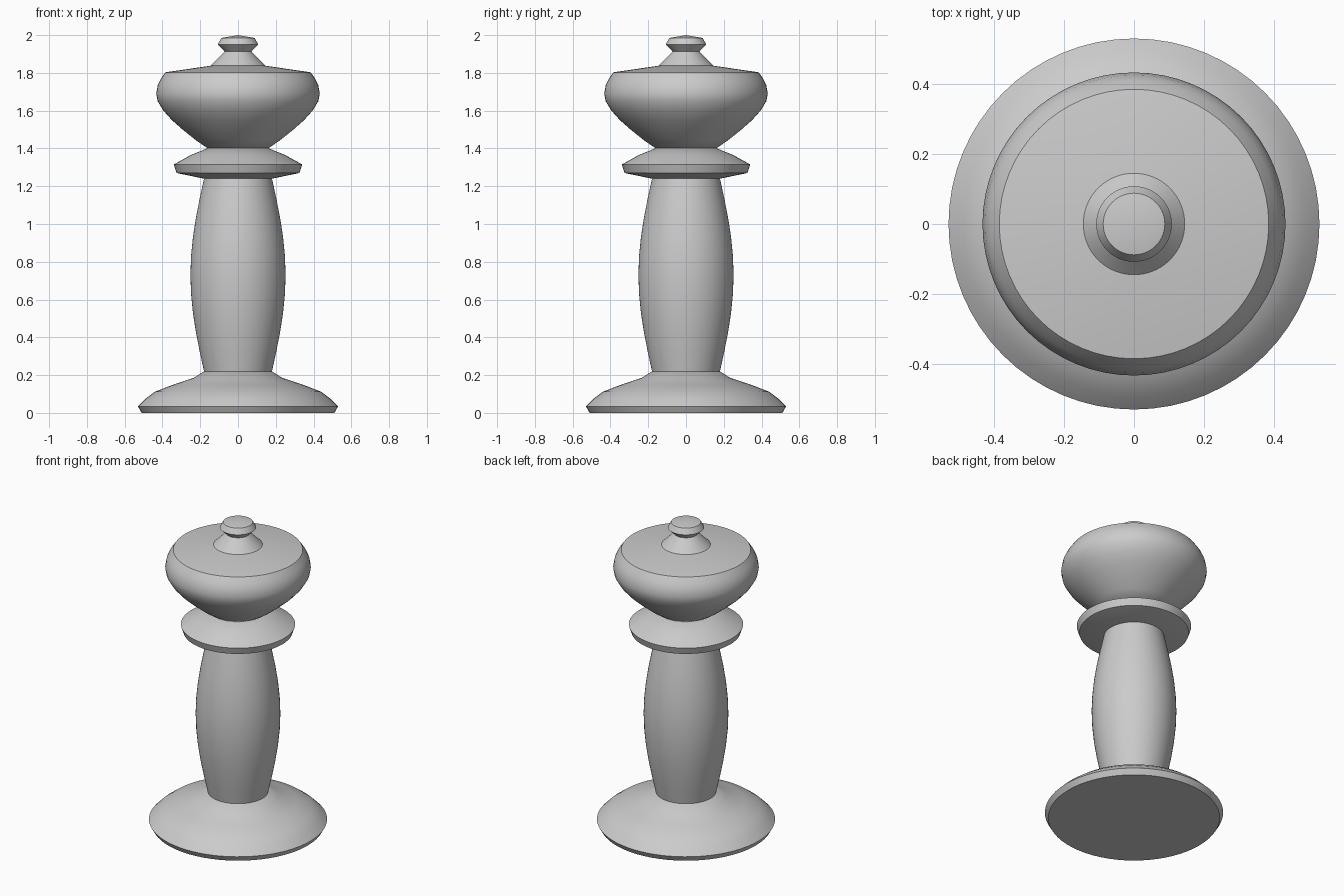
import bpy, bmesh, math
from mathutils import Vector

cube = bpy.data.objects.get("Cube")
if cube:
    bpy.data.objects.remove(cube, do_unlink=True)

SEGMENTS = 64

grey = bpy.data.materials.new("light_grey")
grey.use_nodes = True
color = (0.6, 0.6, 0.6, 1)
grey.diffuse_color = color
grey.node_tree.nodes["Principled BSDF"].inputs["Base Color"].default_value = color


def bulge(r_end, r_mid, z0, z1, steps=10):
    """Barrel outline, widest halfway up."""
    return [(r_end + (r_mid - r_end) * math.sin(math.pi * i / steps),
             z0 + (z1 - z0) * i / steps) for i in range(steps + 1)]


def lathe(name, profile, sharp=35):
    """Spin a (radius, height) profile from axis to axis around z."""
    bm = bmesh.new()
    points = [(0, profile[0][1])] + profile + [(0, profile[-1][1])]
    if profile[-1][0] == 0:
        points.pop()
    verts = [bm.verts.new((r, 0, z)) for r, z in points]
    edges = [bm.edges.new(pair) for pair in zip(verts, verts[1:])]
    bmesh.ops.spin(bm, geom=verts + edges, cent=(0, 0, 0), axis=(0, 0, 1),
                   angle=math.tau, steps=SEGMENTS, use_duplicate=False)
    bmesh.ops.remove_doubles(bm, verts=bm.verts, dist=0.0005)
    bmesh.ops.recalc_face_normals(bm, faces=bm.faces)
    mesh = bpy.data.meshes.new(name)
    bm.to_mesh(mesh)
    bm.free()
    mesh.materials.append(grey)
    obj = bpy.data.objects.new(name, mesh)
    bpy.context.collection.objects.link(obj)
    bpy.ops.object.select_all(action="DESELECT")
    obj.select_set(True)
    bpy.context.view_layer.objects.active = obj
    bpy.ops.object.shade_smooth_by_angle(angle=math.radians(sharp))
    return obj


# Flared foot with a bevelled rim
lathe("base", [(0.51, 0), (0.53, 0.035), (0.49, 0.075), (0.44, 0.112),
               (0.35, 0.147), (0.235, 0.185), (0.18, 0.22)])

# Barrel-shaped shaft
lathe("shaft", bulge(0.18, 0.252, 0.22, 1.24))

# Disc collar under the head
lathe("collar", [(0.18, 1.24), (0.325, 1.27), (0.34, 1.315),
                 (0.25, 1.365), (0.16, 1.402)])

# Rounded head with a shallow conical lid
lathe("head", [(0.16, 1.4), (0.225, 1.445), (0.29, 1.497), (0.35, 1.55),
               (0.395, 1.6), (0.425, 1.65), (0.433, 1.69), (0.425, 1.735),
               (0.41, 1.767), (0.385, 1.803), (0.145, 1.838)])

# Finial neck and knob
lathe("finial_neck", [(0.145, 1.838), (0.105, 1.878), (0.07, 1.915)])
lathe("finial_knob", [(0.07, 1.912), (0.108, 1.95), (0.088, 1.985), (0, 2)])
